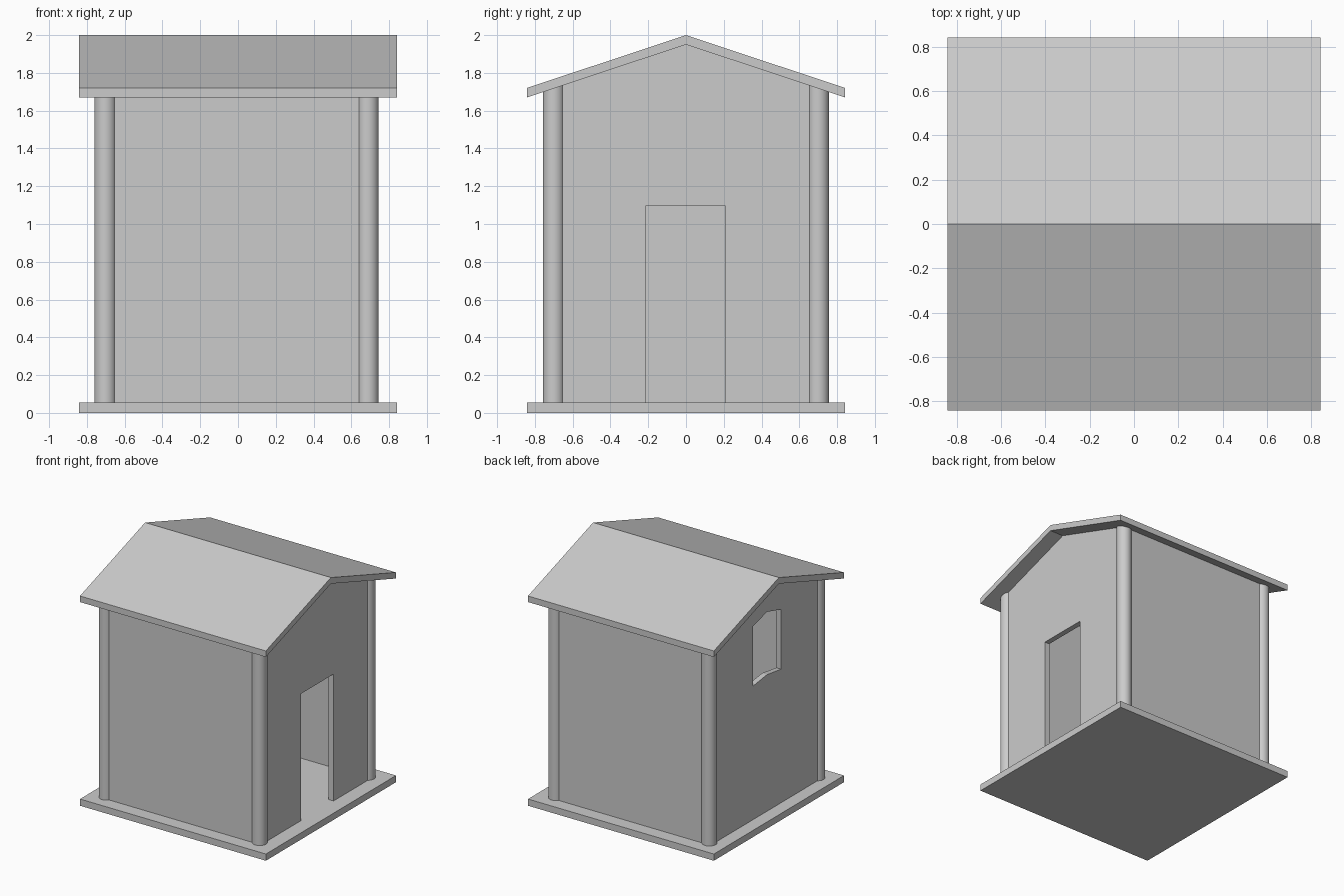
import bpy, bmesh

if "Cube" in bpy.data.objects:
    bpy.data.objects.remove(bpy.data.objects["Cube"])

HALF = 0.843                      # half size of base and roof
FLOOR = 0.055
EAVE, RIDGE, THICK = 1.67, 1.95, 0.05   # underside of roof, roof thickness
WALL_X0, WALL_X1, WALL_Y = -0.735, 0.72, 0.7325
WALL_T = 0.045


def prism(name, profile, x0, x1):
    """Extrude a (y, z) outline along x."""
    bm = bmesh.new()
    face = bm.faces.new([bm.verts.new((x0, y, z)) for y, z in profile])
    ext = bmesh.ops.extrude_face_region(bm, geom=[face])
    moved = [v for v in ext["geom"] if isinstance(v, bmesh.types.BMVert)]
    bmesh.ops.translate(bm, verts=moved, vec=(x1 - x0, 0, 0))
    bmesh.ops.recalc_face_normals(bm, faces=bm.faces)
    mesh = bpy.data.meshes.new(name)
    bm.to_mesh(mesh)
    bm.free()
    obj = bpy.data.objects.new(name, mesh)
    bpy.context.collection.objects.link(obj)
    return obj


def under_roof(y):
    return RIDGE - (RIDGE - EAVE) * abs(y) / HALF


def house_outline(half, bottom, lift):
    side = under_roof(half) + lift
    return [(-half, bottom), (half, bottom), (half, side),
            (0, RIDGE + lift), (-half, side)]


def cut(target, cutter):
    mod = target.modifiers.new(cutter.name, 'BOOLEAN')
    mod.operation = 'DIFFERENCE'
    mod.solver = 'EXACT'
    mod.object = cutter
    cutter.hide_render = True
    bpy.context.view_layer.objects.active = target
    bpy.ops.object.modifier_apply(modifier=mod.name)
    bpy.data.objects.remove(cutter, do_unlink=True)


# Base slab
prism("base", [(-HALF, 0), (HALF, 0), (HALF, FLOOR), (-HALF, FLOOR)], -HALF, HALF)

# Gabled roof with vertical eave edges
prism("roof", [(-HALF, EAVE), (0, RIDGE), (HALF, EAVE),
               (HALF, EAVE + THICK), (0, RIDGE + THICK), (-HALF, EAVE + THICK)],
      -HALF, HALF)

# Hollow walls, tucked slightly into base and roof
walls = prism("walls", house_outline(WALL_Y, FLOOR - 0.02, 0.01), WALL_X0, WALL_X1)
cut(walls, prism("room_cutter", house_outline(WALL_Y - WALL_T, -0.1, 0.1),
                 WALL_X0 + WALL_T, WALL_X1 - WALL_T))

# Doorway in the right wall
cut(walls, prism("door_cutter", [(-0.215, -0.2), (0.21, -0.2), (0.21, 1.095), (-0.215, 1.095)],
                 WALL_X1 - 0.2, WALL_X1 + 0.2))

# Peaked window in the left wall
cut(walls, prism("window_cutter", [(-0.183, 1.15), (0, 1.175), (0.183, 1.15),
                                   (0.183, 1.64), (0, 1.69), (-0.183, 1.64)],
                 WALL_X0 - 0.2, WALL_X0 + 0.2))

# Round corner posts
POST_BOTTOM, POST_TOP = FLOOR - 0.01, 1.735
for side, x in (("left", -0.7025), ("right", 0.6875)):
    for end, y in (("front", -0.70), ("back", 0.70)):
        bpy.ops.mesh.primitive_cylinder_add(
            vertices=32, radius=0.0575, depth=POST_TOP - POST_BOTTOM,
            location=(x, y, (POST_TOP + POST_BOTTOM) / 2))
        bpy.context.object.name = f"{end}_{side}_post"
        bpy.ops.object.shade_smooth_by_angle()
